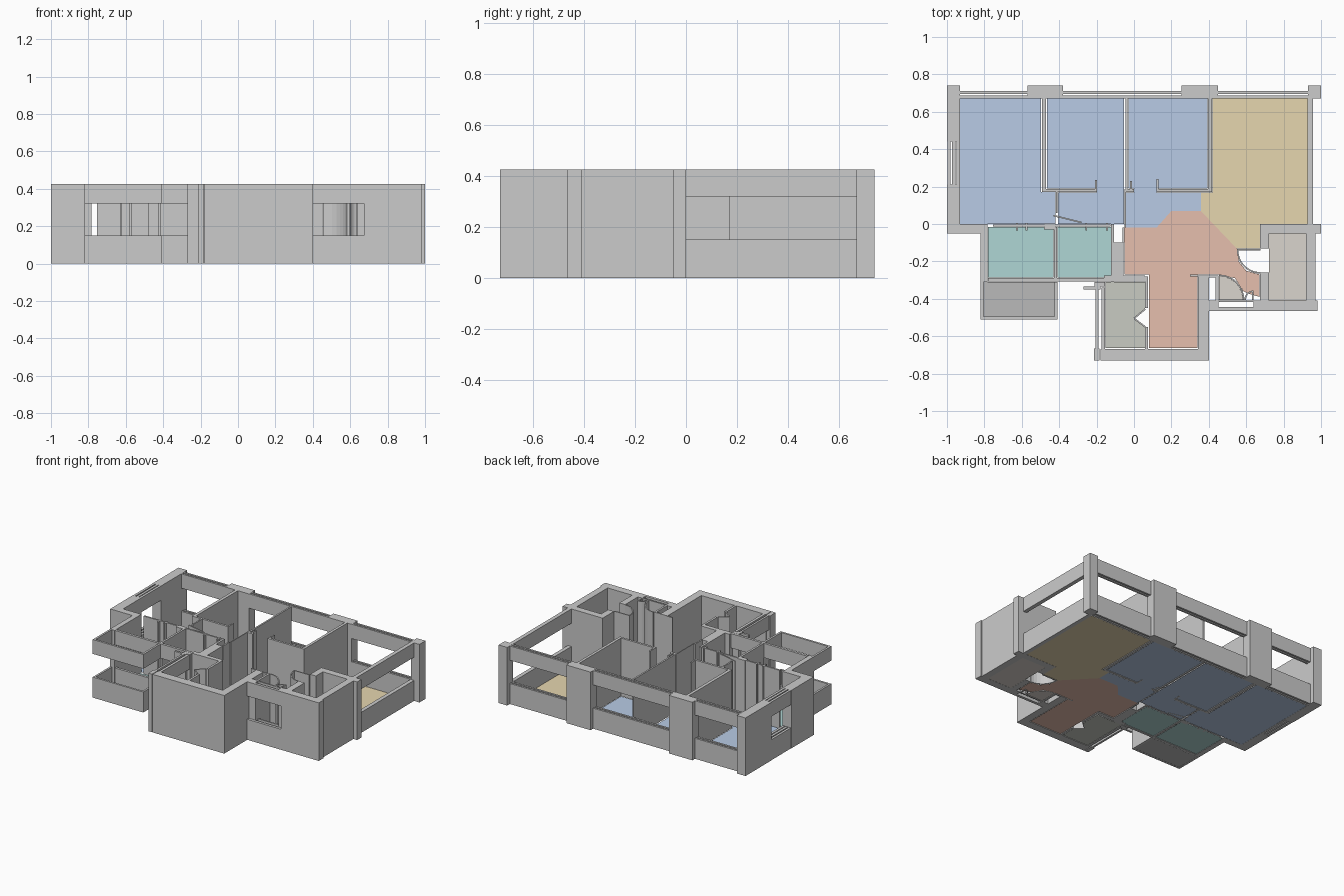
import bpy, bmesh, math

if "Cube" in bpy.data.objects:
    bpy.data.objects.remove(bpy.data.objects["Cube"])

H, SILL, HEAD = 0.425, 0.15, 0.32   # wall height, window sill and window head
FULL = [(0, H)]
BAND = [(0, SILL), (HEAD, H)]       # wall with a window strip left open


def finish(name, bm, color=None):
    me = bpy.data.meshes.new(name)
    bm.to_mesh(me)
    bm.free()
    ob = bpy.data.objects.new(name, me)
    bpy.context.collection.objects.link(ob)
    if color:
        mat = bpy.data.materials.get(color) or bpy.data.materials.new(color)
        mat.diffuse_color = (*COLORS[color], 1)
        mat.use_nodes = True
        mat.node_tree.nodes["Principled BSDF"].inputs["Base Color"].default_value = mat.diffuse_color
        me.materials.append(mat)
    return ob


def extrude(bm, pts, z0, z1):
    """Closed prism over a plan outline."""
    f = bm.faces.new([bm.verts.new((x, y, z0)) for x, y in pts])
    r = bmesh.ops.extrude_face_region(bm, geom=[f])
    vs = [v for v in r["geom"] if isinstance(v, bmesh.types.BMVert)]
    bmesh.ops.translate(bm, verts=vs, vec=(0, 0, z1 - z0))


def rect(x0, x1, y0, y1):
    return [(x0, y0), (x1, y0), (x1, y1), (x0, y1)]


def walls(name, rects, levels=FULL):
    bm = bmesh.new()
    for r in rects:
        for z0, z1 in levels:
            extrude(bm, rect(*r), z0, z1)
    bmesh.ops.recalc_face_normals(bm, faces=bm.faces)
    finish(name, bm)


def arc_wall(name, cx, cy, r, a0, a1, t=0.008):
    """Curved door sweep screen."""
    n = 8
    ang = [math.radians(a0 + (a1 - a0) * i / n) for i in range(n + 1)]
    pts = [(cx + r * math.cos(a), cy + r * math.sin(a)) for a in ang]
    pts += [(cx + (r - t) * math.cos(a), cy + (r - t) * math.sin(a)) for a in reversed(ang)]
    bm = bmesh.new()
    extrude(bm, pts, 0, H)
    bmesh.ops.recalc_face_normals(bm, faces=bm.faces)
    finish(name, bm)


def leaf(name, x0, y0, x1, y1, t=0.008):
    """Thin slanted panel between two plan points."""
    d = math.hypot(x1 - x0, y1 - y0)
    nx, ny = -(y1 - y0) / d * t / 2, (x1 - x0) / d * t / 2
    bm = bmesh.new()
    extrude(bm, [(x0 + nx, y0 + ny), (x1 + nx, y1 + ny), (x1 - nx, y1 - ny), (x0 - nx, y0 - ny)], 0, H)
    bmesh.ops.recalc_face_normals(bm, faces=bm.faces)
    finish(name, bm)


COLORS = {
    "blue": (.48, .60, .79), "yellow": (.79, .67, .43), "clay": (.79, .52, .42),
    "teal": (.43, .67, .66), "dark_grey": (.49, .49, .49),
    "green_grey": (.58, .60, .54), "beige": (.70, .66, .61)}


def floor(name, color, pts):
    bm = bmesh.new()
    f = bm.faces.new([bm.verts.new((x, y, 0.001)) for x, y in pts])
    f.normal_update()
    if f.normal.z < 0:
        f.normal_flip()
    finish(name, bm, color)


# Outer columns and solid outer walls
walls("back_columns", [(-1, -.93, .67, .74), (-.57, -.38, .67, .74),
                       (.255, .45, .67, .74), (.93, 1, .67, .74)])
walls("left_wall", [(-1, -.93, -.05, .21), (-1, -.93, .44, .67), (-.93, -.82, -.05, 0)])
walls("entry_walls", [(-.18, .40, -.73, -.667), (.343, .40, -.667, -.275)])
walls("right_closet_walls", [(.72, 1, -.05, 0), (.675, .722, -.13, 0), (.675, .722, -.465, -.26),
                             (.722, .98, -.465, -.408), (.92, .97, -.408, -.05)])

# Window bands: below sill and above head, two skins with a glazing slot
spans = [(-.93, -.57), (-.38, .255), (.45, .93)]
walls("back_window_bands", [(a, b, y, y + .014) for a, b in spans for y in (.672, .696)], BAND)
walls("left_window_bands", [(x, x + .018, .21, .44) for x in (-.998, -.972, -.948)], BAND)
walls("right_window_band", [(.928, .957, 0, .67)], BAND)
walls("entry_window_band", [(.40, .675, -.465, -.445), (.455, .64, -.418, -.408)], BAND)
walls("bath_window_band", [(-.205, -.19, -.72, -.34), (-.175, -.155, -.667, -.34)], BAND)
walls("bath_window_posts", [(-.215, -.185, -.73, -.665), (-.27, -.18, -.35, -.335),
                            (-.21, -.155, -.335, -.31)])
walls("balcony_parapet", [(-.82, -.41, -.51, -.495), (-.82, -.805, -.495, -.31),
                          (-.425, -.41, -.495, -.31)], BAND)
walls("washroom_window_band", [(-.78, -.12, -.308, -.29)], BAND)

# Washroom walls
walls("washroom_walls", [(-.82, -.782, -.31, 0), (-.427, -.412, -.29, -.015),
                         (-.755, -.125, -.014, -.002), (-.122, -.107, -.31, 0),
                         (-.107, -.055, -.30, -.10), (-.062, -.052, -.10, -.02)])
walls("washroom_door_jambs", [(-.63, -.62, -.035, .006), (-.58, -.57, -.035, .006),
                              (-.48, -.42, -.03, .004), (-.26, -.25, -.035, .006),
                              (-.15, -.14, -.035, .006)])

# Bedroom partitions
walls("bedroom_partitions", [(-.493, -.470, .17, .67), (-.046, -.034, .17, .67), (.396, .416, .17, .67),
                             (-.47, -.20, .170, .186), (-.05, 0, .170, .186), (.125, .396, .170, .186),
                             (-.418, -.408, .06, .17), (-.05, -.044, -.02, .17)])
walls("bedroom_door_jambs", [(-.208, -.198, .17, .235), (-.022, -.012, .17, .23), (.12, .13, .17, .24)])
leaf("bedroom_door", -.43, .045, -.28, .008)

# Bath by the entry
walls("bath_partitions", [(.060, .076, -.667, -.55), (.060, .076, -.45, -.28),
                          (-.16, .06, -.307, -.275)])
leaf("bath_door_lower", .06, -.55, .0, -.505)
leaf("bath_door_upper", .06, -.455, .0, -.505)

# Entrance lobby with curved door sweeps
walls("lobby_walls", [(.437, .452, -.408, -.275), (.40, .437, -.285, -.275),
                      (.40, .452, -.445, -.408), (.64, .675, -.445, -.408),
                      (.30, .343, -.28, -.27)])
arc_wall("entry_door_sweep", .455, -.405, .135, 0, 90)
arc_wall("closet_door_sweep", .675, -.14, .125, 180, 270)
arc_wall("small_door_sweep", .64, -.405, .05, 90, 180)
walls("closet_door", [(.55, .675, -.142, -.134), (.632, .640, -.405, -.355)])

# Room floors
floor("bedroom_floor_left", "blue", [(-.935, 0), (-.42, 0), (-.42, .17), (-.497, .17), (-.497, .67), (-.935, .67)])
floor("bedroom_floor_middle", "blue", [(-.406, 0), (-.053, 0), (-.053, .67), (-.466, .67), (-.466, .19),
                                       (-.2, .19), (-.2, .168), (-.406, .168)])
floor("bedroom_floor_right", "blue", [(-.044, -.02), (.12, -.02), (.20, .07), (.357, .07), (.357, .168), (.12, .168),
                                      (.12, .19), (.393, .19), (.393, .67), (-.03, .67), (-.03, .19),
                                      (0, .19), (0, .168), (-.044, .168)])
floor("living_floor", "yellow", [(.42, .67), (.928, .67), (.928, 0), (.675, 0), (.675, -.132), (.55, -.132),
                                 (.357, .07), (.357, .168), (.42, .168)])
floor("hall_floor", "clay", [(-.05, -.02), (.12, -.02), (.20, .07), (.357, .07), (.55, -.132), (.56, -.2),
                             (.60, -.25), (.672, -.27), (.672, -.39), (.62, -.375), (.585, -.36), (.54, -.29),
                             (.45, -.27), (.34, -.27), (.34, -.662), (.08, -.662), (.08, -.27), (-.05, -.27)])
for name, color, r in [
        ("washroom_floor_left", "teal", (-.78, -.43, -.287, -.016)),
        ("washroom_floor_right", "teal", (-.409, -.124, -.287, -.016)),
        ("balcony_floor", "dark_grey", (-.805, -.41, -.495, -.31)),
        ("closet_floor", "beige", (.722, .92, -.408, -.05))]:
    floor(name, color, rect(*r))
floor("bath_floor", "green_grey", [(-.153, -.663), (.058, -.663), (.058, -.55), (0, -.505), (.058, -.455),
                                   (.058, -.31), (-.153, -.31)])
floor("lobby_floor", "beige", [(.455, -.405)] + [(.455 + .127 * math.cos(math.radians(a)),
                                                 -.405 + .127 * math.sin(math.radians(a)))
                                                for a in range(0, 91, 15)])
